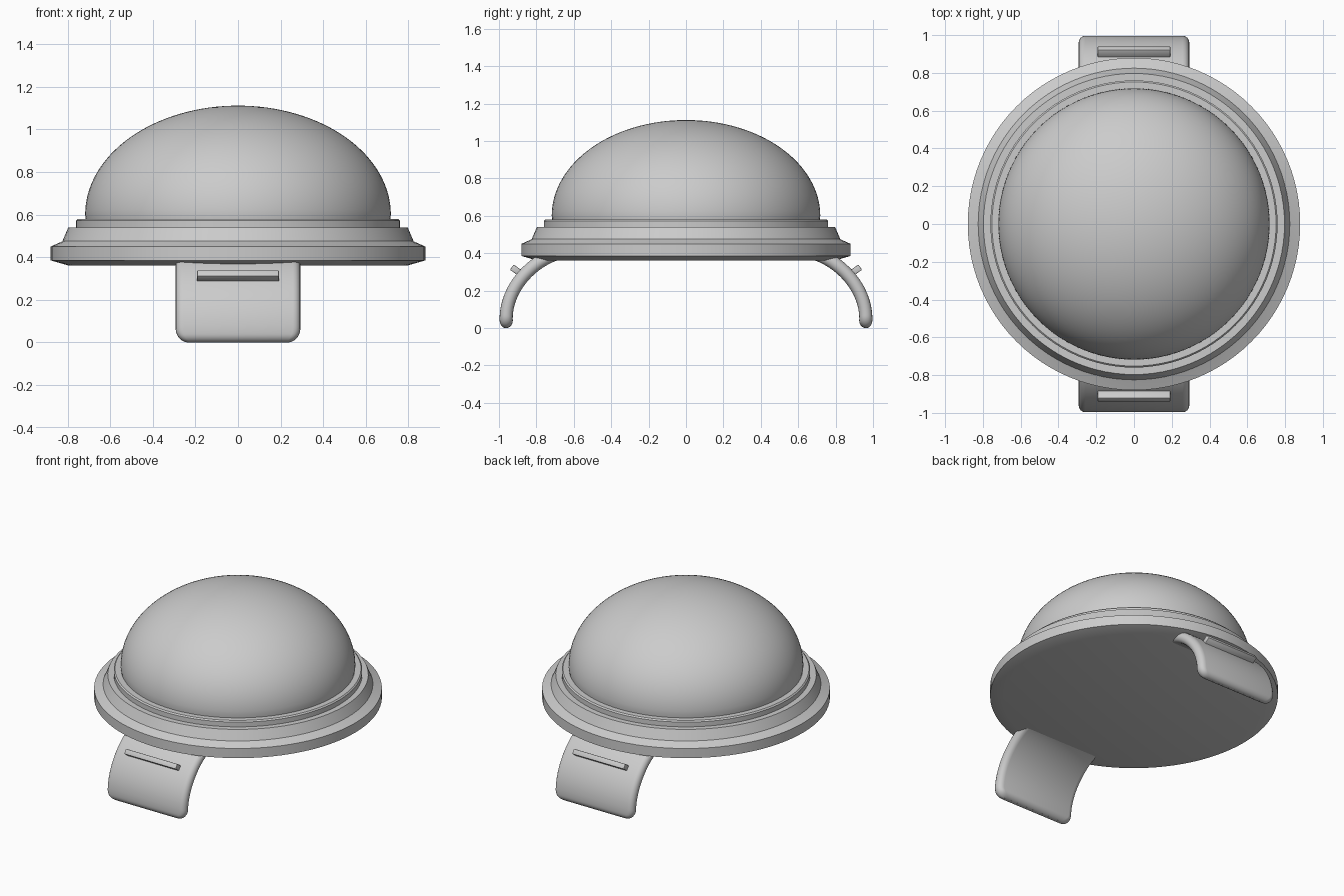
import bpy, bmesh, math
from mathutils import Matrix, Vector

if "Cube" in bpy.data.objects:
    bpy.data.objects.remove(bpy.data.objects["Cube"])


def finish(bm, name, angle=30):
    bmesh.ops.recalc_face_normals(bm, faces=bm.faces)
    mesh = bpy.data.meshes.new(name)
    bm.to_mesh(mesh)
    bm.free()
    ob = bpy.data.objects.new(name, mesh)
    bpy.context.collection.objects.link(ob)
    bpy.ops.object.select_all(action='DESELECT')
    ob.select_set(True)
    bpy.context.view_layer.objects.active = ob
    bpy.ops.object.shade_smooth_by_angle(angle=math.radians(angle))
    return ob


def lathe(name, profile, steps=96):
    bm = bmesh.new()
    vs = [bm.verts.new((r, 0, z)) for r, z in profile]
    es = [bm.edges.new(p) for p in zip(vs, vs[1:])]
    bmesh.ops.spin(bm, geom=vs + es, cent=(0, 0, 0), axis=(0, 0, 1),
                   angle=math.tau, steps=steps)
    bmesh.ops.remove_doubles(bm, verts=bm.verts, dist=1e-5)
    return finish(bm, name)


# Stepped base ring with closed underside
lathe("base", [(0, 0.36), (0.80, 0.362), (0.88, 0.385), (0.88, 0.45),
               (0.835, 0.47), (0.825, 0.475), (0.797, 0.54), (0, 0.54)])
lathe("collar", [(0, 0.53), (0.76, 0.53), (0.76, 0.572), (0.752, 0.58), (0, 0.58)])

# Smooth dome
arc = [(0.718 * math.cos(a), 0.60 + 0.512 * math.sin(a))
       for a in (math.pi / 2 * i / 32 for i in range(32))]
lathe("dome", [(0, 0.57), (0.714, 0.57)] + arc + [(0, 1.112)])

# Curved side strap: rounded slab lofted along a bezier in the yz plane
PATH = [Vector(p) for p in ((0.68, 0.40), (0.83, 0.36), (0.99, 0.19), (0.957, 0.0))]
HALF_W, HALF_T, CORNER, LENGTH = 0.293, 0.035, 0.06, 0.51


def path(t):
    a, b, c, d = PATH
    u = 1 - t
    p = a * u**3 + b * 3 * u * u * t + c * 3 * u * t * t + d * t**3
    tan = ((b - a) * u * u + (c - b) * 2 * u * t + (d - c) * t * t).normalized()
    return p, Vector((-tan.y, tan.x))


def rounding(d, r):
    d = min(d, r)
    return math.sqrt(max(r * r - (r - d) ** 2, 0)) - r


def strap(name, turn):
    bm = bmesh.new()
    rings = []
    stations = [i / 24 * 0.86 for i in range(24)]
    stations += [1 - 0.14 * (1 - i / 16) ** 2 for i in range(17)]
    for t in stations:
        p, n = path(t)
        d = max((1 - t) * LENGTH, 0.0003)
        w = HALF_W + rounding(d, CORNER)
        h = HALF_T + rounding(d, HALF_T)
        ring = []
        for side in (1, -1):
            for k in range(9):
                a = -math.pi / 2 + math.pi * k / 8
                x = side * (w - HALF_T + HALF_T * math.cos(a))
                q = p + n * (side * h * math.sin(a))
                ring.append(bm.verts.new((x, q.x, q.y)))
        rings.append(ring)
    for r0, r1 in zip(rings, rings[1:]):
        for i in range(len(r0)):
            j = (i + 1) % len(r0)
            bm.faces.new((r0[i], r0[j], r1[j], r1[i]))
    bm.faces.new(rings[0])
    bm.faces.new(rings[-1])
    bm.transform(turn)
    finish(bm, name, 50)


# Raised bar across each strap
def bar(name, turn):
    bm = bmesh.new()
    bmesh.ops.create_cube(bm, size=1)
    bm.transform(Matrix.Diagonal((0.385, 0.05, 0.034, 1)))
    bmesh.ops.bevel(bm, geom=bm.edges[:], offset=0.004, segments=2,
                    affect='EDGES', profile=0.5)
    bm.transform(turn @ Matrix.Translation((0, 0.911, 0.311))
                 @ Matrix.Rotation(math.radians(35), 4, 'X'))
    finish(bm, name)


for label, angle in (("back", 0), ("front", math.pi)):
    turn = Matrix.Rotation(angle, 4, 'Z')
    strap(label + "_strap", turn)
    bar(label + "_strap_bar", turn)
